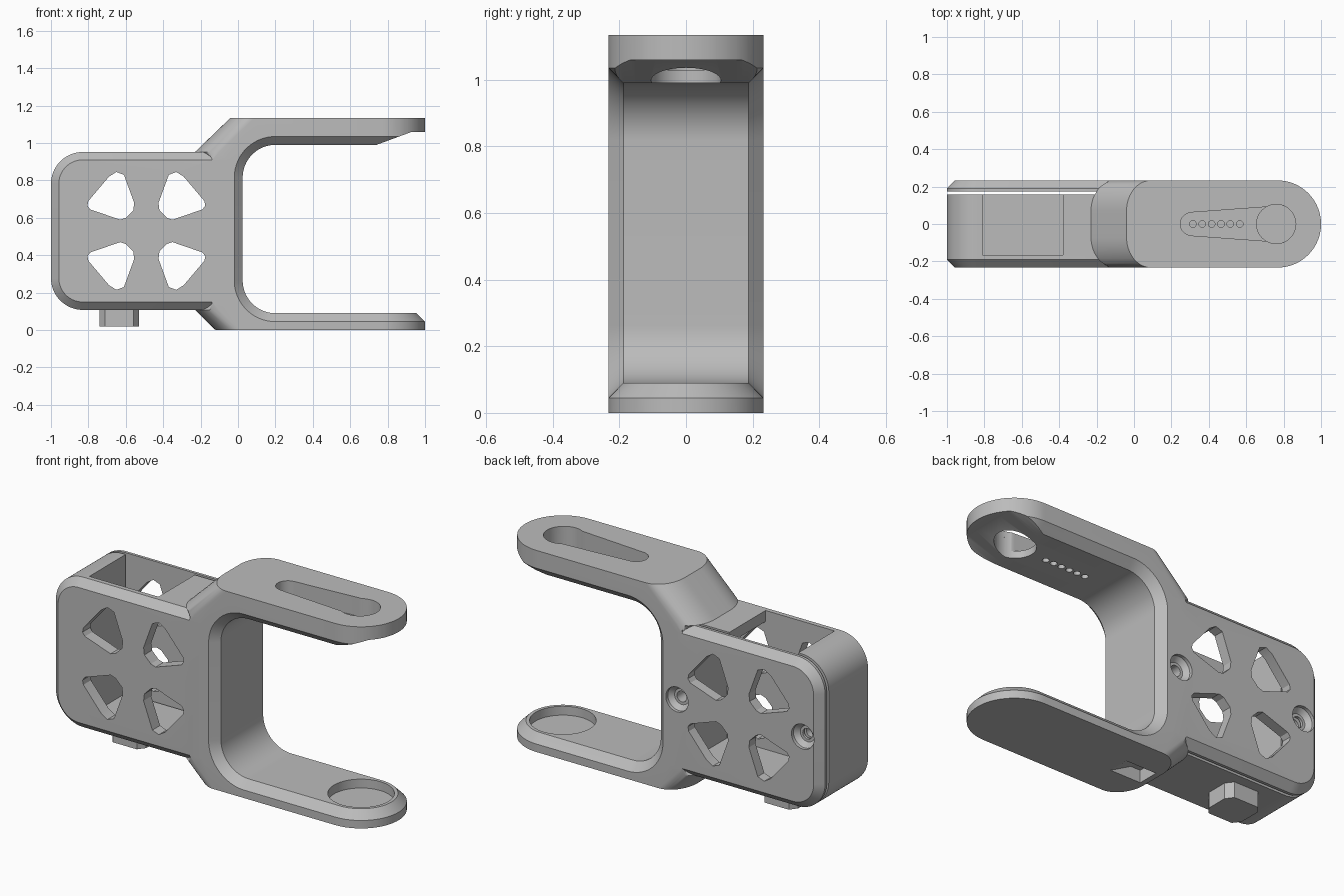
import bpy, bmesh, math
from math import cos, sin, pi, sqrt

cube = bpy.data.objects.get("Cube")
if cube:
    bpy.data.objects.remove(cube, do_unlink=True)

grey = bpy.data.materials.new("plain grey")
grey.use_nodes = True
grey.diffuse_color = (0.5, 0.5, 0.5, 1)
grey.node_tree.nodes["Principled BSDF"].inputs["Base Color"].default_value = (0.5, 0.5, 0.5, 1)

HALF = 0.233      # half depth
BEVEL = 0.045     # edge chamfer
TIP = 0.767       # centre of the round arm ends
MID_X, MID_Z = -0.49, 0.53


def loft(name, rings):
    """Solid skinned through rings of equal point count."""
    bm = bmesh.new()
    rows = [[bm.verts.new(p) for p in ring] for ring in rings]
    n = len(rows[0])
    for a, b in zip(rows, rows[1:]):
        for i in range(n):
            j = (i + 1) % n
            bm.faces.new((a[i], a[j], b[j], b[i]))
    bm.faces.new(rows[0])
    bm.faces.new(rows[-1])
    bmesh.ops.recalc_face_normals(bm, faces=bm.faces)
    mesh = bpy.data.meshes.new(name)
    bm.to_mesh(mesh)
    bm.free()
    mesh.materials.append(grey)
    ob = bpy.data.objects.new(name, mesh)
    bpy.context.collection.objects.link(ob)
    return ob


def along_y(outline, y):
    return [(x, y, z) for x, z in outline]


def along_z(outline, z):
    return [(x, y, z) for x, y in outline]


def arc(cx, cy, r, start, end, n=20):
    steps = [math.radians(start + (end - start) * i / n) for i in range(n + 1)]
    return [(cx + r * cos(t), cy + r * sin(t)) for t in steps]


def circle(cx, cy, r, n=40):
    return arc(cx, cy, r, 0, 360, n)[:-1]


def rect(x0, x1, y0, y1):
    return [(x0, y0), (x1, y0), (x1, y1), (x0, y1)]


def combine(target, tool, operation='DIFFERENCE'):
    mod = target.modifiers.new("combine", 'BOOLEAN')
    mod.operation, mod.solver, mod.object = operation, 'EXACT', tool
    bpy.context.view_layer.objects.active = target
    bpy.ops.object.modifier_apply(modifier=mod.name)
    bpy.data.objects.remove(tool, do_unlink=True)


def prism_z(outline, z0, z1):
    return loft("cutter", [along_z(outline, z0), along_z(outline, z1)])


def prism_y(outline, y0, y1):
    return loft("cutter", [along_y(outline, y0), along_y(outline, y1)])


# Fork frame: section in xz, rounded elbows and chamfered inner edge vary with y
def fork_section(y):
    u = min(1, max(0, (abs(y) - 0.07) / (HALF - 0.07)))
    f = 0.13 * (1 - sqrt(1 - u * u))
    o = max(0, abs(y) - HALF + BEVEL)
    outline = [(1.1, 0), (f - 0.12, 0), (f - 0.23, 0.108), (-0.14, 0.15), (-0.14, 0.91),
               (f - 0.23, 0.952), (f - 0.04, 1.135), (1.1, 1.135), (1.1, 1.06),
               (0.93, 1.06), (0.74 + 2.71 * o, 0.99 + o)]
    outline += arc(0.2, 0.815, 0.175 + o, 90, 180)
    outline += arc(0.2, 0.265, 0.175 + o, 180, 270)
    outline.append((1.1, 0.09 - o))
    return along_y(outline, y)


side = sorted([0.07 + (HALF - 0.07) * sin(pi / 2 * i / 12) for i in range(13)] + [HALF - BEVEL])
bracket = loft("bracket", [fork_section(y) for y in [-y for y in reversed(side)] + side])


# Round, chamfered arm tips
def tip_plan(r, z):
    return along_z([(-2, -0.3), (TIP, -0.3)] + arc(TIP, 0, r, -90, 90, 48)
                   + [(TIP, 0.3), (-2, 0.3)], z)


tips = loft("tips", [tip_plan(HALF, -0.1), tip_plan(HALF, BEVEL), tip_plan(HALF - BEVEL, 2 * BEVEL),
                     tip_plan(HALF - BEVEL, 0.99), tip_plan(HALF, 0.99 + BEVEL), tip_plan(HALF, 1.3)])
combine(bracket, tips, 'INTERSECT')


# Box body and back lid, split by a narrow slit
def box_section(o, y):
    lo, hi, c = 0.108, 0.952, 0.17
    outline = [(-0.06, lo + o), (-0.06, hi - o)]
    outline += arc(c - 1, hi - c, c - o, 90, 180) + arc(c - 1, lo + c, c - o, 180, 270)
    return along_y(outline, y)


body = loft("body", [box_section(0.042, -HALF), box_section(0, -0.191), box_section(0, 0.158)])
combine(body, prism_y(rect(-0.81, -0.14, 0.17, 0.89), -0.165, 0.3))
combine(body, prism_z(rect(-0.81, -0.38, -0.165, 0.3), 0.5, 1.2))
lid = loft("lid", [box_section(0, 0.175), box_section(0, 0.191), box_section(0.042, HALF)])
combine(bracket, body, 'UNION')
combine(bracket, lid, 'UNION')

# Four rounded three-sided windows through front and back
window = [(-.31, .16), (-.2, .29), (-.16, .315), (-.12, .30), (-.065, .15),
          (-.07, .11), (-.11, .07), (-.14, .06), (-.3, .115), (-.315, .135)]
for sx in (1, -1):
    for sz in (1, -1):
        combine(bracket, prism_y([(MID_X + sx * x, MID_Z + sz * z) for x, z in window], -0.4, 0.4))

# Countersunk screw holes in the back
for x in (-0.89, -0.107):
    rings = [(0.02, 0.03), (0.19, 0.03), (0.19, 0.045), (0.215, 0.07), (0.26, 0.07)]
    combine(bracket, loft("screw", [along_y(circle(x, MID_Z, r, 28), y) for y, r in rings]))

# Keyhole recess, through hole and row of pin holes in the upper arm
keyhole = arc(0.31, 0, 0.062, 95, 265, 16) + [(0.69, -0.09)] + arc(TIP - 0.007, 0, 0.105, -120, 120, 32) + [(0.69, 0.09)]
combine(bracket, prism_z(keyhole, 1.03, 1.2))
combine(bracket, prism_z(circle(TIP - 0.007, 0, 0.105), 0.9, 1.1))
for i in range(6):
    combine(bracket, prism_z(circle(0.315 + 0.05 * i, 0, 0.018, 14), 0.9, 1.1))

# Round seat in the lower arm and ramped notch beneath it
combine(bracket, prism_z(circle(TIP, 0, 0.17, 48), 0.04, 0.3))
ramp = [(-0.09, -0.1), (-0.09, 0.07), (-0.03, 0.07), (0.1, 0), (0.1, -0.1)]
combine(bracket, prism_y(ramp, -0.06, 0.06))

# Locating peg under the body
peg_plan = [(-.74, -.06), (-.71, -.1), (-.56, -.1), (-.53, -.06),
            (-.53, .06), (-.56, .1), (-.71, .1), (-.74, .06)]
peg = prism_z(peg_plan, 0.02, 0.12)
peg.name = "locating_peg"

for ob in (bracket, peg):
    bpy.ops.object.select_all(action='DESELECT')
    ob.select_set(True)
    bpy.context.view_layer.objects.active = ob
    bpy.ops.object.shade_smooth_by_angle(angle=math.radians(25))
